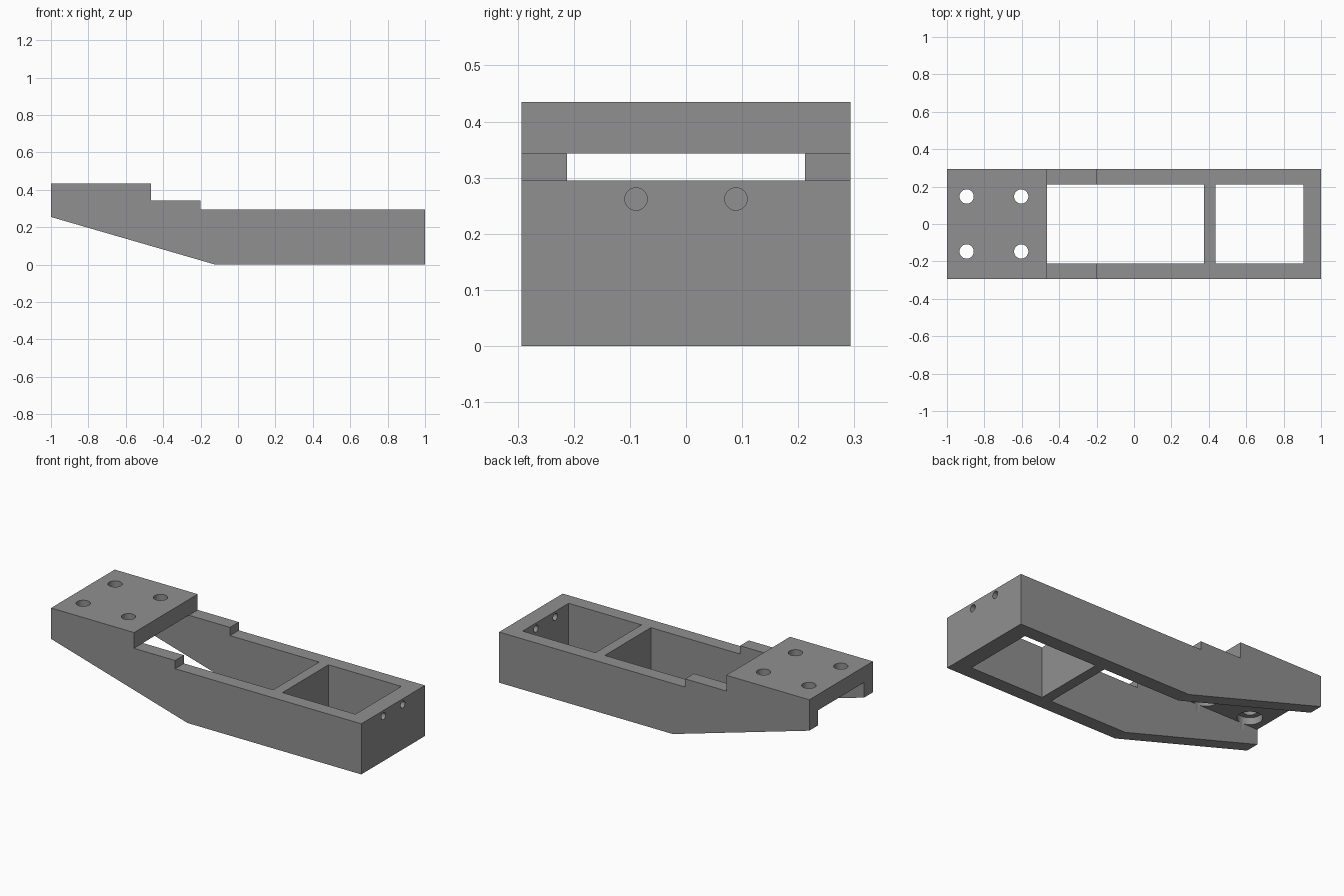
import bpy, bmesh, math
from mathutils import Matrix

if "Cube" in bpy.data.objects:
    bpy.data.objects.remove(bpy.data.objects["Cube"])

HALF_W = 0.293      # half width of the frame
INNER_W = 0.212     # half width of the open bays
PLATE_Z = 0.343     # underside of the mounting plate

grey = bpy.data.materials.new("mid grey")
grey.diffuse_color = (0.28, 0.28, 0.28, 1)
grey.use_nodes = True
grey.node_tree.nodes["Principled BSDF"].inputs["Base Color"].default_value = grey.diffuse_color


def add_object(name, bm):
    bmesh.ops.recalc_face_normals(bm, faces=bm.faces)
    mesh = bpy.data.meshes.new(name)
    bm.to_mesh(mesh)
    bm.free()
    obj = bpy.data.objects.new(name, mesh)
    bpy.context.collection.objects.link(obj)
    mesh.materials.append(grey)
    return obj


def prism(name, profile, half_width):
    """Extrude an x-z outline across y."""
    bm = bmesh.new()
    face = bm.faces.new([bm.verts.new((x, -half_width, z)) for x, z in profile])
    ext = bmesh.ops.extrude_face_region(bm, geom=[face])
    verts = [v for v in ext["geom"] if isinstance(v, bmesh.types.BMVert)]
    bmesh.ops.translate(bm, verts=verts, vec=(0, 2 * half_width, 0))
    return add_object(name, bm)


def cylinder(name, centre, radius, depth, along_x=False):
    bm = bmesh.new()
    turn = Matrix.Rotation(math.pi / 2, 4, 'Y') if along_x else Matrix.Identity(4)
    bmesh.ops.create_cone(bm, cap_ends=True, segments=40, radius1=radius,
                          radius2=radius, depth=depth,
                          matrix=Matrix.Translation(centre) @ turn)
    return add_object(name, bm)


# Side outline: sloped underside, raised plate and stepped rails
frame = prism("arm_frame", [(-1, 0.255), (-0.12, 0), (1, 0), (1, 0.295),
                            (-0.2, 0.295), (-0.2, PLATE_Z), (-0.465, PLATE_Z),
                            (-0.465, 0.435), (-1, 0.435)], HALF_W)

# Open bays: the long one also runs out beneath the plate
cutters = [
    prism("long_bay_cutter", [(-1.1, -0.1), (0.375, -0.1), (0.375, 0.6),
                              (-0.465, 0.6), (-0.465, PLATE_Z),
                              (-1.1, PLATE_Z)], INNER_W),
    prism("end_bay_cutter", [(0.435, -0.1), (0.905, -0.1), (0.905, 0.6),
                             (0.435, 0.6)], INNER_W),
]

# Plate holes, counterbored from below
for x in (-0.895, -0.603):
    for y in (-0.147, 0.147):
        cutters.append(cylinder("plate_hole_cutter", (x, y, 0.4), 0.038, 0.3))
        cutters.append(cylinder("counterbore_cutter", (x, y, PLATE_Z), 0.066, 0.08))

# Small holes through the end wall
for y in (-0.089, 0.089):
    cutters.append(cylinder("end_hole_cutter", (0.95, y, 0.262), 0.02, 0.2, True))

for cutter in cutters:
    cutter.hide_render = True
    cutter.hide_set(True)
    mod = frame.modifiers.new(cutter.name, 'BOOLEAN')
    mod.operation = 'DIFFERENCE'
    mod.solver = 'EXACT'
    mod.object = cutter

# Apply the cuts, remove the cutters and smooth only the hole walls
bpy.context.view_layer.objects.active = frame
frame.select_set(True)
for mod in list(frame.modifiers):
    bpy.ops.object.modifier_apply(modifier=mod.name)
for cutter in cutters:
    bpy.data.objects.remove(cutter, do_unlink=True)
bpy.ops.object.shade_smooth_by_angle(angle=math.radians(12))
